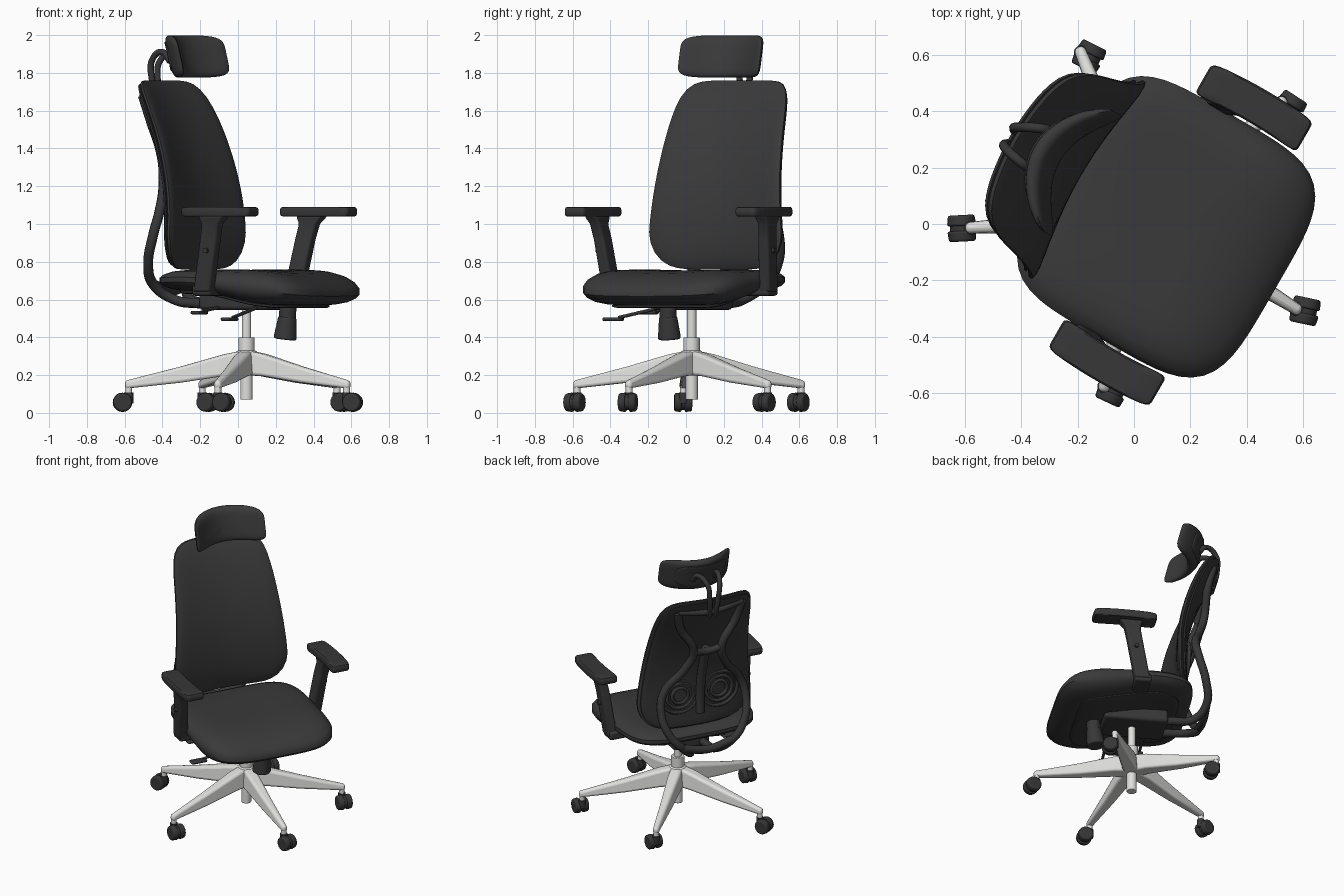
import bpy, bmesh, math
from mathutils import Matrix, Vector

cube = bpy.data.objects.get("Cube")
if cube:
    bpy.data.objects.remove(cube, do_unlink=True)

# The chair is built facing +x with +y as its left, then turned as a whole
PLACE = Matrix.Translation((0.045, 0.03, 0)) @ Matrix.Rotation(math.radians(-30), 4, 'Z')


def material(name, rgb, rough):
    m = bpy.data.materials.new(name)
    m.use_nodes = True
    m.diffuse_color = (*rgb, 1)
    bsdf = next(n for n in m.node_tree.nodes if n.type == 'BSDF_PRINCIPLED')
    bsdf.inputs["Base Color"].default_value = (*rgb, 1)
    bsdf.inputs["Roughness"].default_value = rough
    return m


FABRIC = material("charcoal fabric", (0.042, 0.042, 0.042), 0.9)
PLASTIC = material("black plastic", (0.038, 0.038, 0.038), 0.6)
METAL = material("silver metal", (0.74, 0.74, 0.73), 0.4)


def finish(name, bm, mat, bevel=0):
    bmesh.ops.recalc_face_normals(bm, faces=bm.faces)
    me = bpy.data.meshes.new(name)
    bm.to_mesh(me)
    bm.free()
    me.materials.append(mat)
    ob = bpy.data.objects.new(name, me)
    bpy.context.collection.objects.link(ob)
    ob.matrix_world = PLACE
    if bevel:
        mod = ob.modifiers.new("bevel", 'BEVEL')
        mod.width, mod.segments = bevel, 3
    bpy.ops.object.select_all(action='DESELECT')
    ob.select_set(True)
    bpy.context.view_layer.objects.active = ob
    bpy.ops.object.shade_smooth_by_angle(angle=math.radians(40))
    return ob


SOFT = [(0, 1), (.2, 1), (.4, 1), (.6, .97), (.75, .9), (.87, .75), (.95, .5), (.99, .2)]
FLAT = [(0, 1), (.3, 1), (.6, 1), (.9, 1), (.97, .85), (1, .4)]


def pillow(name, mat, place, profile=SOFT, power=4, n=80):
    """Rounded-rectangle cushion; place(a, b, c) bends the unit shape."""
    rings = profile + [(s, -c) for s, c in reversed(profile)]
    bm = bmesh.new()
    loops = []
    for s, c in rings:
        loop = []
        for i in range(1 if s == 0 else n):
            t = 2 * math.pi * i / n
            x, y = math.cos(t), math.sin(t)
            r = s / (abs(x) ** power + abs(y) ** power) ** (1 / power)
            loop.append(bm.verts.new(place(r * x, r * y, c)))
        loops.append(loop)
    for p, q in zip(loops, loops[1:]):
        for i in range(n):
            j = (i + 1) % n
            if len(p) == 1:
                bm.faces.new((p[0], q[i], q[j]))
            elif len(q) == 1:
                bm.faces.new((p[i], p[j], q[0]))
            else:
                bm.faces.new((p[i], p[j], q[j], q[i]))
    return finish(name, bm, mat)


def rod(name, mat, p0, p1, r0, r1=None, sides=24, bevel=0):
    p0, p1 = Vector(p0), Vector(p1)
    d = p1 - p0
    bm = bmesh.new()
    m = Matrix.Translation((p0 + p1) / 2) @ d.to_track_quat('Z', 'Y').to_matrix().to_4x4()
    bmesh.ops.create_cone(bm, cap_ends=True, segments=sides, radius1=r0,
                          radius2=r0 if r1 is None else r1, depth=d.length, matrix=m)
    return finish(name, bm, mat, bevel)


def loft(name, mat, sections, bevel, turn=0):
    """Bar through four-cornered sections."""
    bm = bmesh.new()
    rot = Matrix.Rotation(turn, 3, 'Z')
    loops = [[bm.verts.new(rot @ Vector(p)) for p in s] for s in sections]
    for p, q in zip(loops, loops[1:]):
        for i in range(4):
            j = (i + 1) % 4
            bm.faces.new((p[i], p[j], q[j], q[i]))
    bm.faces.new(loops[0])
    bm.faces.new(loops[-1])
    return finish(name, bm, mat, bevel)


def flat_section(x, y, z, hx, hy):
    return [(x - hx, y - hy, z), (x + hx, y - hy, z), (x + hx, y + hy, z), (x - hx, y + hy, z)]


def block(name, mat, centre, half, z, bevel):
    return loft(name, mat, [flat_section(*centre, h, *half) for h in z], bevel)


def tube(name, mat, pts, radius, closed=False):
    cu = bpy.data.curves.new(name, 'CURVE')
    cu.dimensions = '3D'
    cu.bevel_depth, cu.bevel_resolution, cu.resolution_u = radius, 3, 8
    cu.use_fill_caps = True
    sp = cu.splines.new('BEZIER')
    sp.bezier_points.add(len(pts) - 1)
    sp.use_cyclic_u = closed
    for b, p in zip(sp.bezier_points, pts):
        b.co = p
        b.handle_left_type = b.handle_right_type = 'AUTO'
    tmp = bpy.data.objects.new(name + " path", cu)
    bpy.context.collection.objects.link(tmp)
    me = bpy.data.meshes.new_from_object(tmp.evaluated_get(bpy.context.evaluated_depsgraph_get()))
    bpy.data.objects.remove(tmp, do_unlink=True)
    bm = bmesh.new()
    bm.from_mesh(me)
    bpy.data.meshes.remove(me)
    return finish(name, bm, mat)


# Seat cushion: dished, with a thick waterfall front, and the pan beneath it
def seat_bottom(u):
    t = min(1, max(0, (u + 0.15) / 0.5))
    return 0.64 - 0.075 * t * t * (3 - 2 * t)


def seat_shape(a, b, c):
    u = 0.08 + 0.45 * a
    top = 0.772 - 0.55 * max(0, u - 0.2) ** 2 - 0.018 * (1 - b * b)
    low = seat_bottom(u)
    return u, 0.465 * b, (top + low) / 2 + c * (top - low) / 2


def pan_shape(a, b, c):
    u = 0.05 + 0.33 * a
    return u, 0.33 * b, seat_bottom(u) + 0.01 * c


pillow("seat_cushion", FABRIC, seat_shape, power=4.3)
pillow("seat_pan", PLASTIC, pan_shape, FLAT, 5)


# Backrest, curved around the sitter and leaning back toward the top
def back_shape(a, b, c, grow=1, shift=0.0, thick=0.032):
    a, z = a * grow, 1.26 + 0.505 * b * grow
    w = 0.41 - 0.1 * max(0, z - 0.95) - 1.5 * max(0, 0.95 - z) ** 2
    u = -0.245 - 0.37 * (z - 0.96) ** 2 - 0.058 * (1 - a * a)
    return u + shift + thick * c, w * a + 0.005, z


pillow("backrest_cushion", FABRIC, back_shape, power=7)
pillow("backrest_shell", PLASTIC,
       lambda a, b, c: back_shape(a, b, c, 0.96, -0.026, 0.011), FLAT, 7)


# Headrest
def head_shape(a, b, c, grow=1, shift=0.0, thick=0.035):
    a, b = a * grow, b * grow
    return (-0.415 + 0.14 * a * a - 0.028 * b + shift + thick * c,
            0.015 + 0.25 * a, 1.887 + 0.113 * b)


pillow("headrest_cushion", FABRIC, head_shape, power=6)
pillow("headrest_shell", PLASTIC,
       lambda a, b, c: head_shape(a, b, c, 0.72, -0.03, 0.01), FLAT, 4)

# Parts mirrored on both sides
for side, s in (("left", 1), ("right", -1)):
    tube(side + "_headrest_strut", PLASTIC,
         [(-.43, .015 + .08 * s, 1.86), (-.48, .01 + .07 * s, 1.91), (-.55, .045 * s, 1.87),
          (-.56, .03 * s, 1.76), (-.53, .02 * s, 1.63)], 0.017)
    # Rear frame: narrow waist, wide hips, sweeping under the seat
    tube(side + "_back_frame", PLASTIC,
         [(-.50, .23 * s, 1.68), (-.47, .2 * s, 1.55), (-.46, .1 * s, 1.36),
          (-.42, .15 * s, 1.22), (-.375, .27 * s, 1.07), (-.395, .305 * s, .94),
          (-.445, .27 * s, .79), (-.465, .18 * s, .68), (-.39, .09 * s, .6),
          (-.25, .08 * s, .58), (-.05, .08 * s, .57)], 0.027)
    # Lumbar pad rings
    for k in range(3):
        ry, rz = 0.13 - 0.037 * k, 0.12 - 0.033 * k
        ring = [(-.335, s * (.14 + ry * math.cos(t)), 1.0 + rz * math.sin(t))
                for t in (i * math.pi / 4 for i in range(8))]
        tube(f"{side}_lumbar_ring_{k}", PLASTIC, ring, 0.012, True)
    # Armrest pad, post flaring under it, and bracket
    pillow(side + "_arm_pad", PLASTIC,
           lambda a, b, c: (.139 + .208 * a, s * (.533 + .064 * b - .012 * a * a), 1.065 + .026 * c),
           FLAT, 11)
    loft(side + "_arm_post", PLASTIC,
         [flat_section(u, s * v, z, hu, hv) for u, v, z, hu, hv in
          ((.015, .478, .64, .05, .034), (.07, .503, .92, .05, .032),
           (.088, .515, 1.0, .052, .032), (.1, .52, 1.045, .08, .04))], 0.014)
    rod(side + "_arm_button", PLASTIC, (.06, .52 * s, .86), (.06, .545 * s, .86), 0.014)
    block(side + "_arm_bracket", PLASTIC, (.01, .35 * s), (.055, .155), (.62, .68), 0.015)

# Rear frame crossbars and spine
tube("lower_back_bar", PLASTIC, [(-.465, .18, .68), (-.47, 0, .645), (-.465, -.18, .68)], 0.027)
tube("upper_back_bar", PLASTIC, [(-.50, .23, 1.68), (-.53, 0, 1.66), (-.50, -.23, 1.68)], 0.022)
tube("spine", PLASTIC, [(-.44, 0, 1.36), (-.39, 0, 1.22), (-.345, 0, 1.0), (-.345, 0, .86)], 0.03)
tube("waist_bar", PLASTIC, [(-.46, .1, 1.36), (-.45, 0, 1.34), (-.46, -.1, 1.36)], 0.024)

# Tilt mechanism, tension knob and levers
block("tilt_mechanism", PLASTIC, (-.01, 0), (.21, .13), (.545, .64), 0.02)
rod("tension_knob", PLASTIC, (.235, 0, .39), (.25, 0, .51), 0.062, 0.048, 20, 0.01)
rod("tension_knob_neck", PLASTIC, (.25, 0, .5), (.255, 0, .59), 0.045)
for name, u, reach, low in (("height_lever", .13, -.46, .495), ("tilt_lever", -.1, -.38, .53)):
    rod(name, PLASTIC, (u, -.1, .56), (u, reach + .09, low + .01), 0.009)
    block(name + "_paddle", PLASTIC, (u, reach + .055), (.025, .055), (low - .008, low + .01), 0.007)

# Gas lift and hub
rod("lift_piston", METAL, (0, 0, .38), (0, 0, .56), 0.025)
rod("lift_sleeve", METAL, (0, 0, .28), (0, 0, .4), 0.043, bevel=0.004)
rod("lift_cylinder", METAL, (0, 0, .07), (0, 0, .3), 0.033, bevel=0.004)
rod("base_hub", METAL, (0, 0, .2), (0, 0, .33), 0.07, 0.055, 32, 0.01)

# Five legs with twin-wheel casters, each caster swivelled differently
for k, heading in enumerate((18, -3, 3, 213, 5)):
    turn = math.radians(-2 + 72 * k)
    leg = [[(r, -w, lo), (r, w, lo), (r, w * .75, hi), (r, -w * .75, hi)]
           for r, w, lo, hi in ((.02, .05, .2, .33), (.12, .05, .195, .31),
                                (.35, .037, .16, .245), (.645, .022, .128, .17))]
    loft(f"leg_{k}", METAL, leg, 0.016, turn)
    pin = Vector((.625 * math.cos(turn), .625 * math.sin(turn), 0))
    rod(f"caster_pin_{k}", METAL, pin + Vector((0, 0, .09)), pin + Vector((0, 0, .15)), 0.018)
    h = math.radians(heading)
    roll, axle = Vector((math.cos(h), math.sin(h), 0)), Vector((-math.sin(h), math.cos(h), 0))
    hub = pin + roll * 0.033 + Vector((0, 0, .056))
    for side, j in (("left", 1), ("right", -1)):
        rod(f"caster_{k}_{side}_wheel", PLASTIC, hub + axle * .009 * j, hub + axle * .047 * j,
            0.052, 0.047, sides=20, bevel=0.008)
    rod(f"caster_{k}_axle_housing", PLASTIC, hub - axle * .012, hub + axle * .012, 0.042)
    rod(f"caster_{k}_collar", PLASTIC, pin + Vector((0, 0, .05)), pin + Vector((0, 0, .108)), 0.024)
